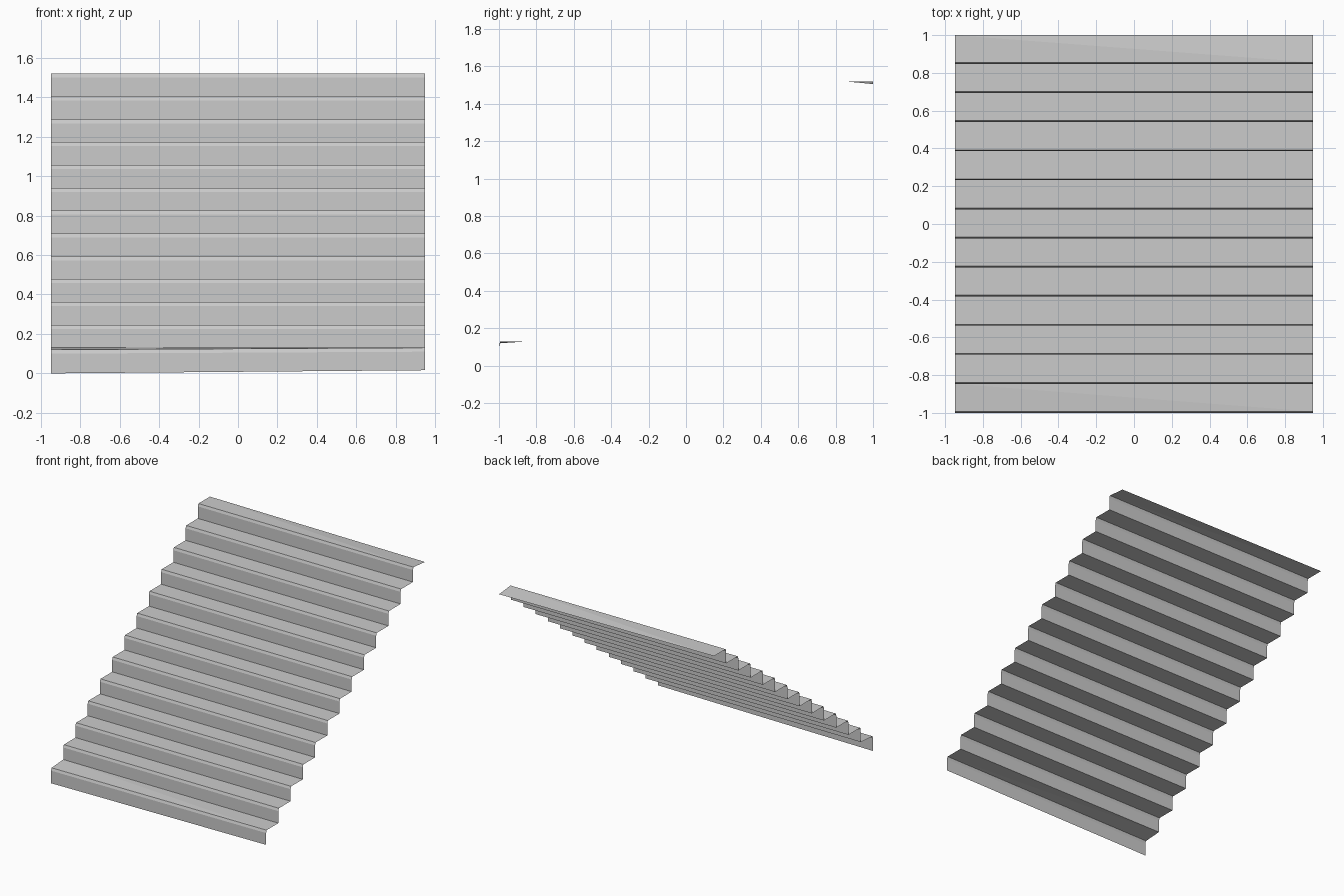
import bpy
import bmesh

cube = bpy.data.objects.get("Cube")
if cube:
    bpy.data.objects.remove(cube, do_unlink=True)

STEPS = 13
RUN, RISE = 0.154, 0.1158
FIRST_Y, FIRST_Z = -1.0, 0.13
HALF_WIDTH = 0.948
NOSE_DEPTH, NOSE_DROP = 0.007, 0.02

# Plain grey material
grey = bpy.data.materials.new("light_grey")
grey.use_nodes = True
colour = (0.6, 0.6, 0.6, 1)
grey.diffuse_color = colour
grey.node_tree.nodes["Principled BSDF"].inputs["Base Color"].default_value = colour

# Side profile: riser foot, riser top, then the chamfered tread edge
profile = []
for i in range(STEPS):
    y = FIRST_Y + i * RUN
    z = FIRST_Z + i * RISE
    foot = z - RISE if i else 0.0
    profile += [(y, foot), (y, z - NOSE_DROP), (y + NOSE_DEPTH, z)]
profile.append((1.0, z))

# Sweep the profile across the width
bm = bmesh.new()
left = [bm.verts.new((HALF_WIDTH, y, z)) for y, z in profile]
right = [bm.verts.new((-HALF_WIDTH, y, z)) for y, z in profile]

# Slightly uneven corners on the lowest riser, first tread and last tread
left[0].co.z += 0.016
right[2].co.z -= 0.01
right[1].co.z -= 0.01
left[-1].co.z -= 0.014

last = len(profile) - 2
for j in range(last + 1):
    a, b, c, d = right[j], left[j], left[j + 1], right[j + 1]
    if j < 3 or j == last:
        bm.faces.new((a, b, d))
        bm.faces.new((b, c, d))
    else:
        bm.faces.new((a, b, c, d))

mesh = bpy.data.meshes.new("stair_sheet")
bm.to_mesh(mesh)
bm.free()
mesh.materials.append(grey)
stairs = bpy.data.objects.new("stair_sheet", mesh)
bpy.context.collection.objects.link(stairs)
